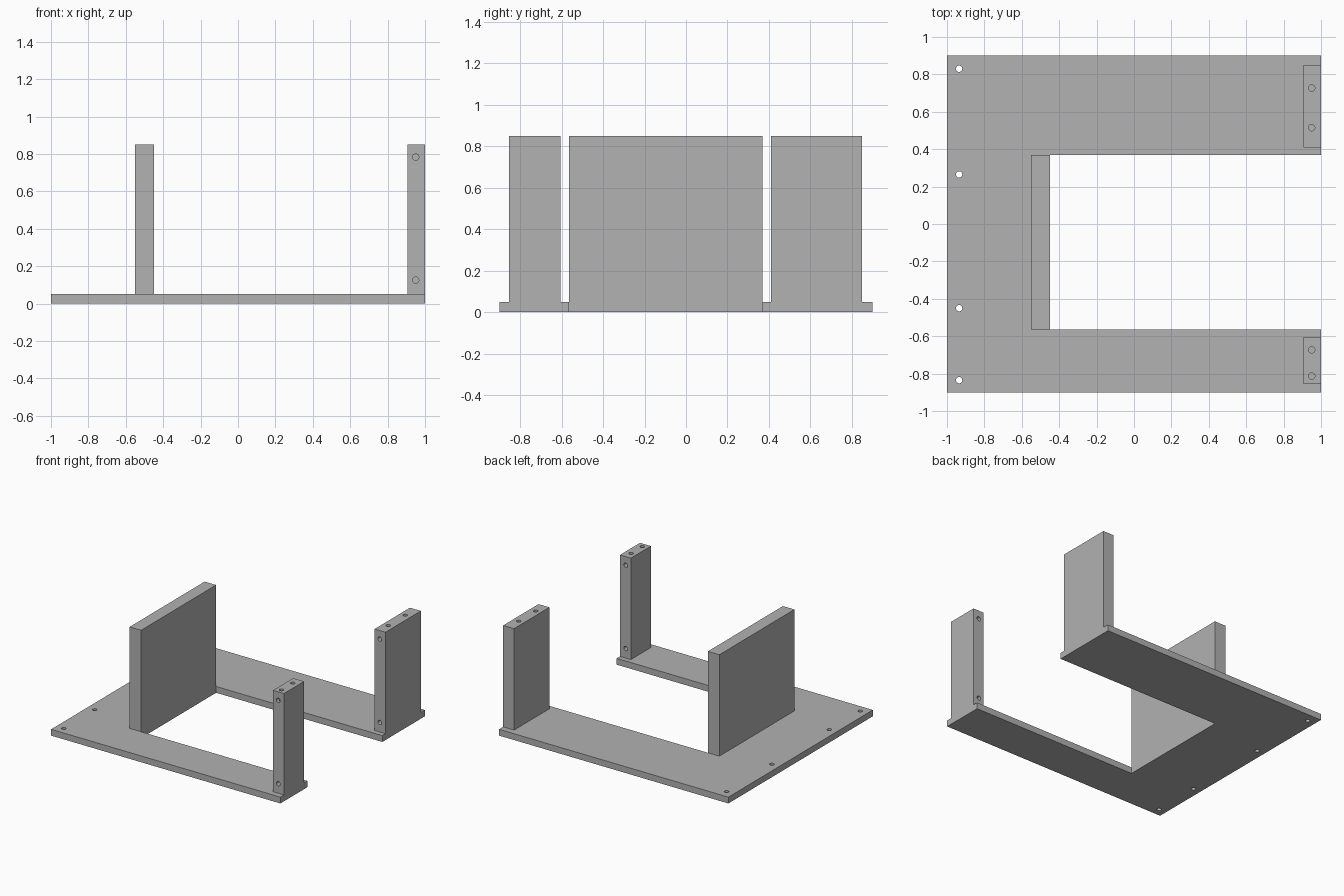
import bpy
import bmesh
from math import pi
from mathutils import Matrix, Vector

cube = bpy.data.objects.get("Cube")
if cube:
    bpy.data.objects.remove(cube, do_unlink=True)

# Single plain grey finish
grey = bpy.data.materials.new("light grey")
grey.use_nodes = True
colour = (0.445, 0.445, 0.445, 1)
grey.diffuse_color = colour
grey.node_tree.nodes["Principled BSDF"].inputs["Base Color"].default_value = colour

THICK, TOP, RADIUS = 0.05, 0.85, 0.017
OPEN_X, OPEN_FRONT, OPEN_BACK = -0.45, -0.565, 0.37


def make_object(name, bm):
    mesh = bpy.data.meshes.new(name)
    bm.to_mesh(mesh)
    bm.free()
    mesh.materials.append(grey)
    obj = bpy.data.objects.new(name, mesh)
    bpy.context.collection.objects.link(obj)
    return obj


def box(name, low, high):
    low, high = Vector(low), Vector(high)
    bm = bmesh.new()
    matrix = Matrix.Translation((low + high) / 2) @ Matrix.Diagonal((high - low).to_4d())
    bmesh.ops.create_cube(bm, size=1, matrix=matrix)
    return make_object(name, bm)


def drill(obj, holes):
    """Cut round holes given as (centre, axis, length)."""
    for centre, axis, length in holes:
        bm = bmesh.new()
        turn = Matrix.Rotation(pi / 2, 4, "X") if axis == "Y" else Matrix.Identity(4)
        bmesh.ops.create_cone(bm, cap_ends=True, segments=24, radius1=RADIUS,
                              radius2=RADIUS, depth=length,
                              matrix=Matrix.Translation(centre) @ turn)
        cutter = make_object("hole_cutter", bm)
        cutter.hide_render = True
        mod = obj.modifiers.new("hole", "BOOLEAN")
        mod.operation, mod.solver, mod.object = "DIFFERENCE", "EXACT", cutter
        bpy.context.view_layer.objects.active = obj
        bpy.ops.object.modifier_apply(modifier=mod.name)
        bpy.data.objects.remove(cutter, do_unlink=True)


# U-shaped base plate, extruded from its outline
outline = [(-1, -0.9), (1, -0.9), (1, OPEN_FRONT), (OPEN_X, OPEN_FRONT),
           (OPEN_X, OPEN_BACK), (1, OPEN_BACK), (1, 0.9), (-1, 0.9)]
bm = bmesh.new()
face = bm.faces.new([bm.verts.new((x, y, 0)) for x, y in outline])
extruded = bmesh.ops.extrude_face_region(bm, geom=[face])["geom"]
bmesh.ops.translate(bm, vec=(0, 0, THICK),
                    verts=[v for v in extruded if isinstance(v, bmesh.types.BMVert)])
bmesh.ops.recalc_face_normals(bm, faces=bm.faces)
base = make_object("base_plate", bm)
drill(base, [((-0.935, y, THICK / 2), "Z", 0.2) for y in (-0.835, -0.45, 0.265, 0.83)])

# Upright panel at the closed end of the opening
box("upright_panel", (OPEN_X - 0.1, OPEN_FRONT, THICK), (OPEN_X, OPEN_BACK, TOP))

# Posts at the open end, with blind holes on top and cross holes in the sides
for name, front, back, top_holes, cross_length in (
        ("front_post", -0.855, -0.605, (-0.813, -0.673), 0.8),
        ("back_post", 0.41, 0.85, (0.515, 0.727), 0.4)):
    post = box(name, (0.905, front, THICK), (1, back, TOP))
    holes = [((0.95, y, TOP), "Z", 0.4) for y in top_holes]
    holes += [((0.95, front, z), "Y", cross_length) for z in (0.125, 0.783)]
    drill(post, holes)
